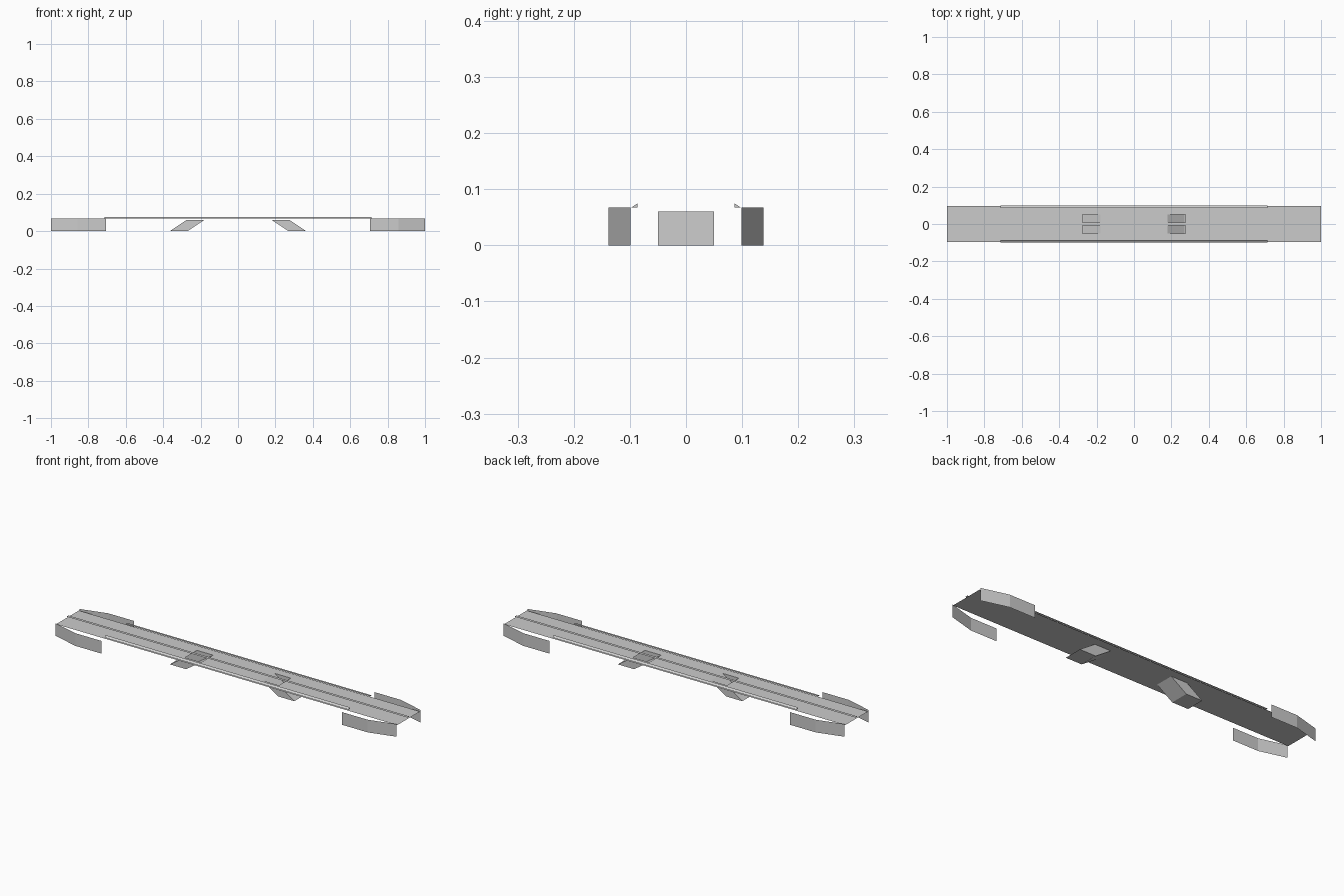
import bpy

cube = bpy.data.objects.get("Cube")
if cube:
    bpy.data.objects.remove(cube, do_unlink=True)

DECK_Z, TOP_Z = 0.06, 0.067
HALF_LENGTH, HALF_WIDTH = 1.0, 0.095
WELL_IN, WELL_OUT, WELL_Y = 0.18, 0.275, 0.05
SLANT = 0.09

grey = bpy.data.materials.new("light grey")
grey.use_nodes = True
colour = (0.6, 0.6, 0.6, 1)
grey.diffuse_color = colour
grey.node_tree.nodes["Principled BSDF"].inputs["Base Color"].default_value = colour


def make(name, verts, faces):
    mesh = bpy.data.meshes.new(name)
    mesh.from_pydata(verts, [], faces)
    mesh.materials.append(grey)
    obj = bpy.data.objects.new(name, mesh)
    bpy.context.collection.objects.link(obj)
    return obj


# Flat deck with two rectangular openings
xs = [-HALF_LENGTH, -WELL_OUT, -WELL_IN, WELL_IN, WELL_OUT, HALF_LENGTH]
ys = [-HALF_WIDTH, -WELL_Y, WELL_Y, HALF_WIDTH]
rows = len(ys)
deck_faces = []
for i in range(len(xs) - 1):
    for j in range(rows - 1):
        if i in (1, 3) and j == 1:
            continue
        a = i * rows + j
        deck_faces.append((a, a + rows, a + rows + 1, a + 1))
make("deck", [(x, y, DECK_Z) for x in xs for y in ys], deck_faces)

# Raised strip along the middle
make("centre_strip",
     [(x * HALF_LENGTH, y * 0.008, TOP_Z) for x, y in ((-1, -1), (1, -1), (1, 1), (-1, 1))],
     [(0, 1, 2, 3)])

for side, side_name in ((-1, "front"), (1, "back")):
    # Triangular kerb, upright on its inner face
    profile = [(0.098, TOP_Z), (0.086, 0.075), (0.086, TOP_Z)]
    verts = [(x, side * y, z) for x in (-0.715, 0.715) for y, z in profile]
    faces = [(0, 1, 4, 3), (1, 2, 5, 4), (2, 0, 3, 5), (2, 1, 0), (3, 4, 5)]
    if side > 0:
        faces = [f[::-1] for f in faces]
    make(side_name + "_kerb", verts, faces)

    # Thin bent wing walls at both ends
    for end, end_name in ((-1, "right"), (1, "left")):
        path = [(1.0, 0.099), (0.857, 0.138), (0.705, 0.138)]
        verts = [(end * x, side * y, z) for z in (0, TOP_Z) for x, y in path]
        faces = [(0, 1, 4, 3), (1, 2, 5, 4)]
        if side * end < 0:
            faces = [f[::-1] for f in faces]
        make(f"{side_name}_{end_name}_wing_wall", verts, faces)

# Slanted wells, open at the deck and closed at the foot
for end, end_name in ((-1, "right"), (1, "left")):
    verts = []
    for z, shift in ((0, SLANT), (DECK_Z, 0)):
        for x, y in ((WELL_IN, -1), (WELL_OUT, -1), (WELL_OUT, 1), (WELL_IN, 1)):
            verts.append((end * (x + shift), y * WELL_Y, z))
    faces = [(i, (i + 1) % 4, (i + 1) % 4 + 4, i + 4) for i in range(4)]
    faces.append((3, 2, 1, 0))
    if end < 0:
        faces = [f[::-1] for f in faces]
    make(end_name + "_slanted_well", verts, faces)
